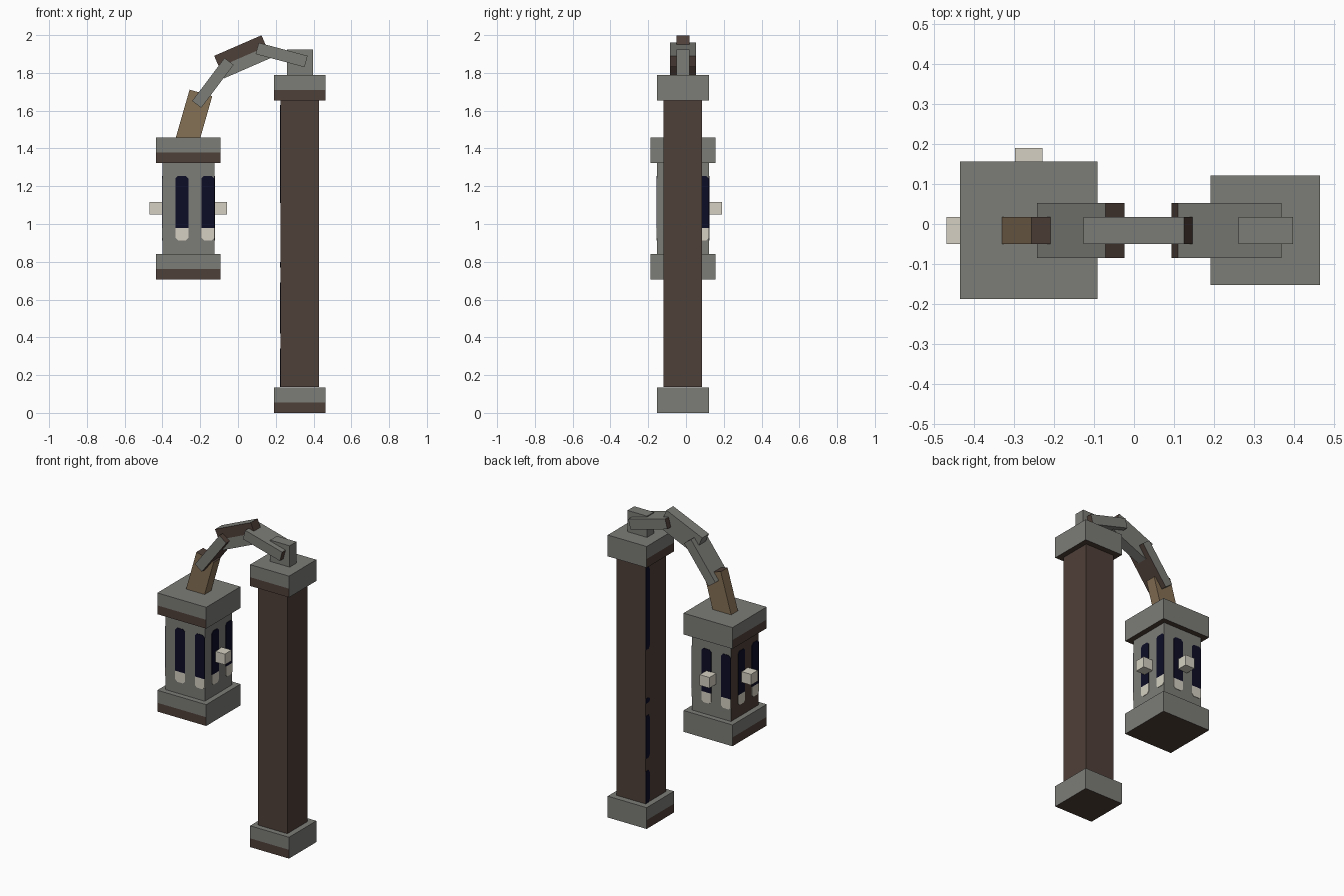
import bpy, bmesh, math
from mathutils import Matrix, Vector

if "Cube" in bpy.data.objects:
    bpy.data.objects.remove(bpy.data.objects["Cube"])


def material(name, rgb):
    m = bpy.data.materials.new(name)
    m.use_nodes = True
    col = (*rgb, 1)
    m.diffuse_color = col
    m.node_tree.nodes["Principled BSDF"].inputs["Base Color"].default_value = col
    return m


STONE = material("grey stone", (0.20, 0.20, 0.185))
BROWN = material("dark brown wood", (0.078, 0.05, 0.04))
TAN = material("tan wood", (0.235, 0.16, 0.09))
NAVY = material("navy glass", (0.004, 0.004, 0.02))
PALE = material("pale stone", (0.66, 0.63, 0.54))
Y = -0.016


def finish(name, bm, mats):
    mesh = bpy.data.meshes.new(name)
    bm.to_mesh(mesh)
    bm.free()
    for m in mats:
        mesh.materials.append(m)
    obj = bpy.data.objects.new(name, mesh)
    bpy.context.collection.objects.link(obj)
    return obj


def box(name, center, size, main, accent=None, rule=None, cut=None, tilt=0):
    """Box tilted in the xz plane; rule(normal, face centre) picks accent faces."""
    bm = bmesh.new()
    bmesh.ops.create_cube(bm, size=1, matrix=Matrix.Diagonal((*size, 1)))
    if cut is not None:
        bmesh.ops.bisect_plane(bm, geom=bm.verts[:] + bm.edges[:] + bm.faces[:],
                               plane_co=(0, 0, cut), plane_no=(0, 0, 1))
    bm.normal_update()
    for f in bm.faces:
        if rule and rule(f.normal, f.calc_center_median()):
            f.material_index = 1
    obj = finish(name, bm, [main] + ([accent] if accent else []))
    obj.location = center
    obj.rotation_euler.y = -math.radians(tilt)
    return obj


def plate(name, outline, place, mat, depth=0.003):
    """Thin plate from an outline in (across, height), facing -y before placing."""
    bm = bmesh.new()
    face = bm.faces.new([bm.verts.new((u, 0, z)) for u, z in outline])
    out = bmesh.ops.extrude_face_region(bm, geom=[face])
    moved = [v for v in out["geom"] if isinstance(v, bmesh.types.BMVert)]
    bmesh.ops.translate(bm, verts=moved, vec=(0, -depth, 0))
    bmesh.ops.recalc_face_normals(bm, faces=bm.faces[:])
    bm.transform(place)
    finish(name, bm, [mat])


# Collars: brown lower band on the front and right, brown underside
def collar(name, x, z, width, height=0.135):
    def banded(n, c):
        return n.z < -0.5 or (c.z < -0.012 and (n.y < -0.5 or n.x < -0.5))
    box(name, (x, Y, z + height / 2), (width, width, height),
        STONE, BROWN, banded, cut=-0.012)


POST_X, LAMP_X = 0.328, -0.263
collar("post_foot", POST_X, 0, 0.273)
collar("post_cap", POST_X, 1.655, 0.273)
collar("lantern_base", LAMP_X, 0.705, 0.343)
collar("lantern_roof", LAMP_X, 1.322, 0.343)

# Post with dark patches along the back edge of its right side
box("post", (POST_X, Y - 0.002, 0.896), (0.204, 0.204, 1.52), BROWN)
side = Matrix.Translation((POST_X - 0.102, Y, 0)) @ Matrix.Rotation(-math.pi / 2, 4, "Z")
for i, (low, high) in enumerate([(0.137, 0.34), (0.42, 0.69), (0.77, 0.80), (1.11, 1.63)]):
    c = min(0.02, (high - low) / 3)
    plate(f"post_patch_{i}", [(-0.1, low), (-0.07, low), (-0.058, low + c),
                              (-0.058, high - c), (-0.07, high), (-0.1, high)], side, NAVY)

# Lantern body, with two windows on each side
box("lantern_body", (LAMP_X, Y, 1.08), (0.275, 0.275, 0.5),
    STONE, BROWN, lambda n, c: n.x < -0.5)
W, MID, BOT, TOP, C = 0.034, 0.98, 0.913, 1.255, 0.014
glass = [(-W, MID), (W, MID), (W, TOP - C), (W - C, TOP), (C - W, TOP), (-W, TOP - C)]
sill = [(-W, MID), (-W, BOT + C), (C - W, BOT), (W - C, BOT), (W, BOT + C), (W, MID)]
for k, label in enumerate(["front", "left", "back", "right"]):
    turn = (Matrix.Translation((LAMP_X, Y, 0)) @ Matrix.Rotation(k * math.pi / 2, 4, "Z")
            @ Matrix.Translation((0, -0.1375, 0)))
    for j, across in enumerate((-0.034, 0.1035)):
        place = turn @ Matrix.Translation((across, 0, 0))
        plate(f"{label}_window_{j}", glass, place, NAVY)
        plate(f"{label}_sill_{j}", sill, place, PALE)
    # Small knobs on every side but the front
    if label != "front":
        pos = turn @ Vector((0, -0.034, 1.083))
        box(f"{label}_knob", pos, (0.068, 0.068, 0.068), PALE)

# Curved arm of overlapping links
box("hanger", (-0.239, Y, 1.545), (0.125, 0.068, 0.31), TAN, BROWN,
    lambda n, c: n.z > 0.5, tilt=-16)
box("lower_link", (-0.133, Y, 1.747), (0.285, 0.137, 0.06), STONE, BROWN,
    lambda n, c: n.x > 0.5 or n.z < -0.5, tilt=53)
box("top_link", (0.025, Y, 1.885), (0.273, 0.068, 0.13), STONE, BROWN,
    lambda n, c: n.x > 0.5 or (n.y < -0.5 and c.z > 0), cut=0, tilt=23.5)
box("upper_link", (0.231, Y, 1.895), (0.268, 0.137, 0.062), STONE, BROWN,
    lambda n, c: abs(n.x) > 0.5, tilt=-15)
box("post_bracket", (0.329, Y, 1.85), (0.137, 0.068, 0.15), STONE)
